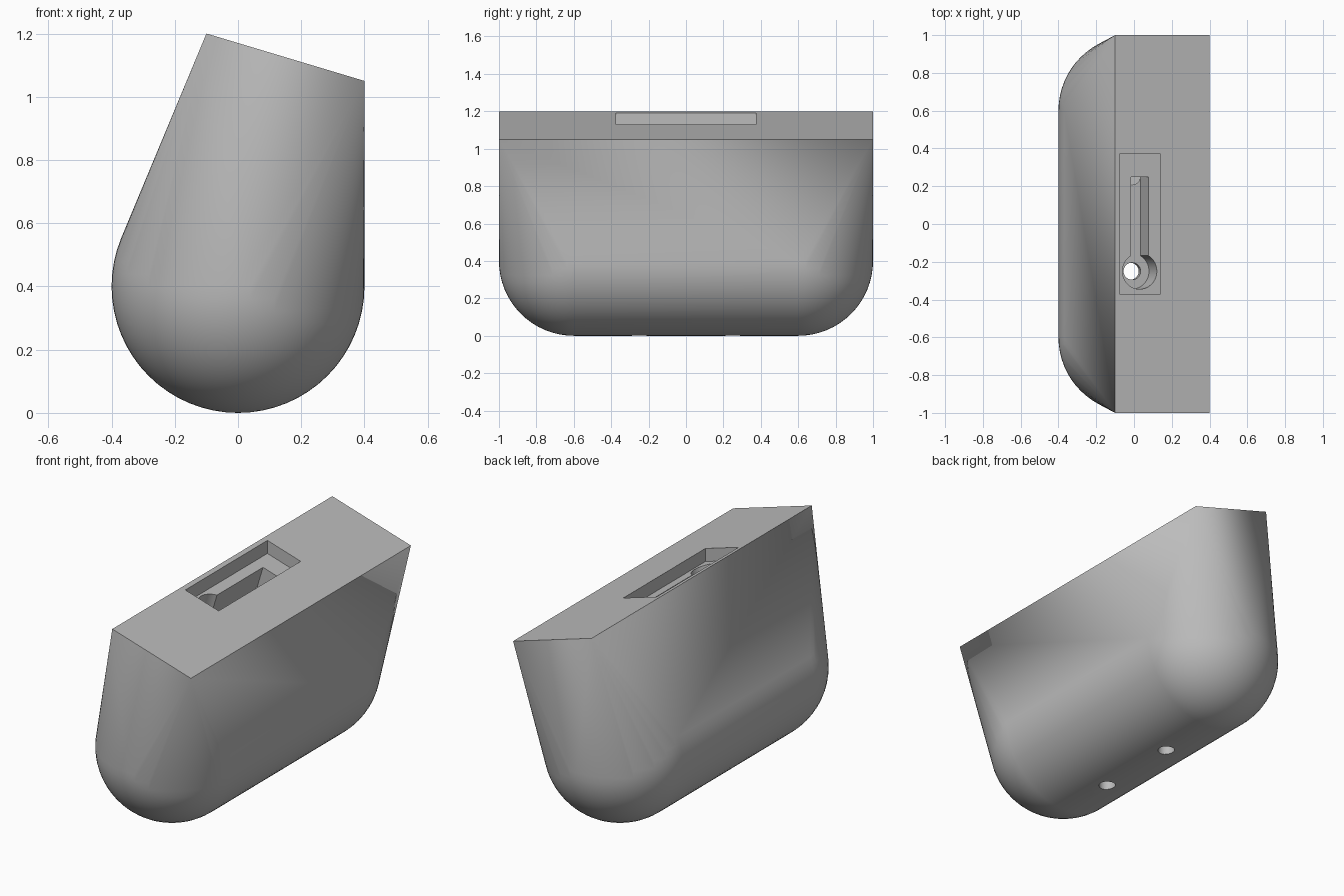
import bpy, bmesh, math
from mathutils import Matrix, Vector

default = bpy.data.objects.get("Cube")
if default:
    bpy.data.objects.remove(default, do_unlink=True)

R = 0.4                      # radius of the rounded bottom ends
SLOPE = 0.3                  # fall of the top face towards +x
TILT = math.atan(SLOPE)
RECESS = 0.075               # depth of the shallow recess
POCKET = 0.145               # further depth of the keyhole pockets
HOLE_Y = 0.25

grey = bpy.data.materials.new("plain_grey")
grey.use_nodes = True
grey.diffuse_color = (0.5, 0.5, 0.5, 1)
grey.node_tree.nodes["Principled BSDF"].inputs["Base Color"].default_value = (0.5, 0.5, 0.5, 1)


def top_z(x):
    return 1.2 - SLOPE * (x + 0.1)


def finish(bm, name):
    bmesh.ops.recalc_face_normals(bm, faces=bm.faces)
    mesh = bpy.data.meshes.new(name)
    bm.to_mesh(mesh)
    bm.free()
    mesh.materials.append(grey)
    obj = bpy.data.objects.new(name, mesh)
    bpy.context.collection.objects.link(obj)
    return obj


def hull(bm):
    res = bmesh.ops.convex_hull(bm, input=bm.verts[:])
    junk = set(res["geom_interior"]) | set(res["geom_unused"])
    bmesh.ops.delete(bm, geom=[g for g in junk if isinstance(g, bmesh.types.BMVert)], context='VERTS')


def rod(name, a, b, radius):
    a, b = Vector(a), Vector(b)
    axis = b - a
    turn = axis.to_track_quat('Z', 'Y').to_matrix().to_4x4()
    bm = bmesh.new()
    bmesh.ops.create_cone(bm, cap_ends=True, segments=48, radius1=radius, radius2=radius,
                          depth=axis.length, matrix=Matrix.Translation((a + b) / 2) @ turn)
    return finish(bm, name)


# Body: two balls hulled with the sloping rectangular top
bm = bmesh.new()
for side in (-1, 1):
    bmesh.ops.create_uvsphere(bm, u_segments=64, v_segments=32, radius=R,
                              matrix=Matrix.Translation((0, side * (1 - R), R)))
    for x in (-0.1, 0.4):
        bm.verts.new((x, side, top_z(x)))
hull(bm)
bmesh.ops.dissolve_limit(bm, angle_limit=0.001, verts=bm.verts[:], edges=bm.edges[:])
body = finish(bm, "body")

# Shallow recess with upright walls and a floor parallel to the top
cutters = []
bm = bmesh.new()
for x in (-0.074, 0.138):
    for y in (-0.373, 0.373):
        for dz in (-RECESS, 0.1):
            bm.verts.new((x, y, top_z(x) + dz))
hull(bm)
cutters.append(finish(bm, "recess_cutter"))

# Slot joining the two round pockets, cut square to the sloping top
normal = Vector((math.sin(TILT), 0, math.cos(TILT)))
mouth = Vector((0.03, 0, top_z(0.03) - RECESS))
low, high = mouth - normal * POCKET, mouth + normal * 0.02
bm = bmesh.new()
place = (Matrix.Translation((low + high) / 2) @ Matrix.Rotation(TILT, 4, 'Y')
         @ Matrix.Diagonal((0.096, 2 * HOLE_Y, (high - low).length, 1)))
bmesh.ops.create_cube(bm, size=1, matrix=place)
cutters.append(finish(bm, "slot_cutter"))

# Round pockets and the long holes running out through the underside
for side in (-1, 1):
    off = Vector((0, side * HOLE_Y, 0))
    cutters.append(rod("pocket_cutter", low + off, high + off, 0.095))
    cutters.append(rod("hole_cutter", (-0.021, off.y, -0.1), (-0.01, off.y, low.z + 0.03), 0.045))

# Apply the cuts
bpy.ops.object.select_all(action='DESELECT')
bpy.context.view_layer.objects.active = body
body.select_set(True)
for cutter in cutters:
    mod = body.modifiers.new("cut", 'BOOLEAN')
    mod.operation = 'DIFFERENCE'
    mod.solver = 'EXACT'
    mod.object = cutter
    bpy.ops.object.modifier_apply(modifier=mod.name)
    bpy.data.objects.remove(cutter, do_unlink=True)

bpy.ops.object.shade_smooth_by_angle(angle=math.radians(30))
